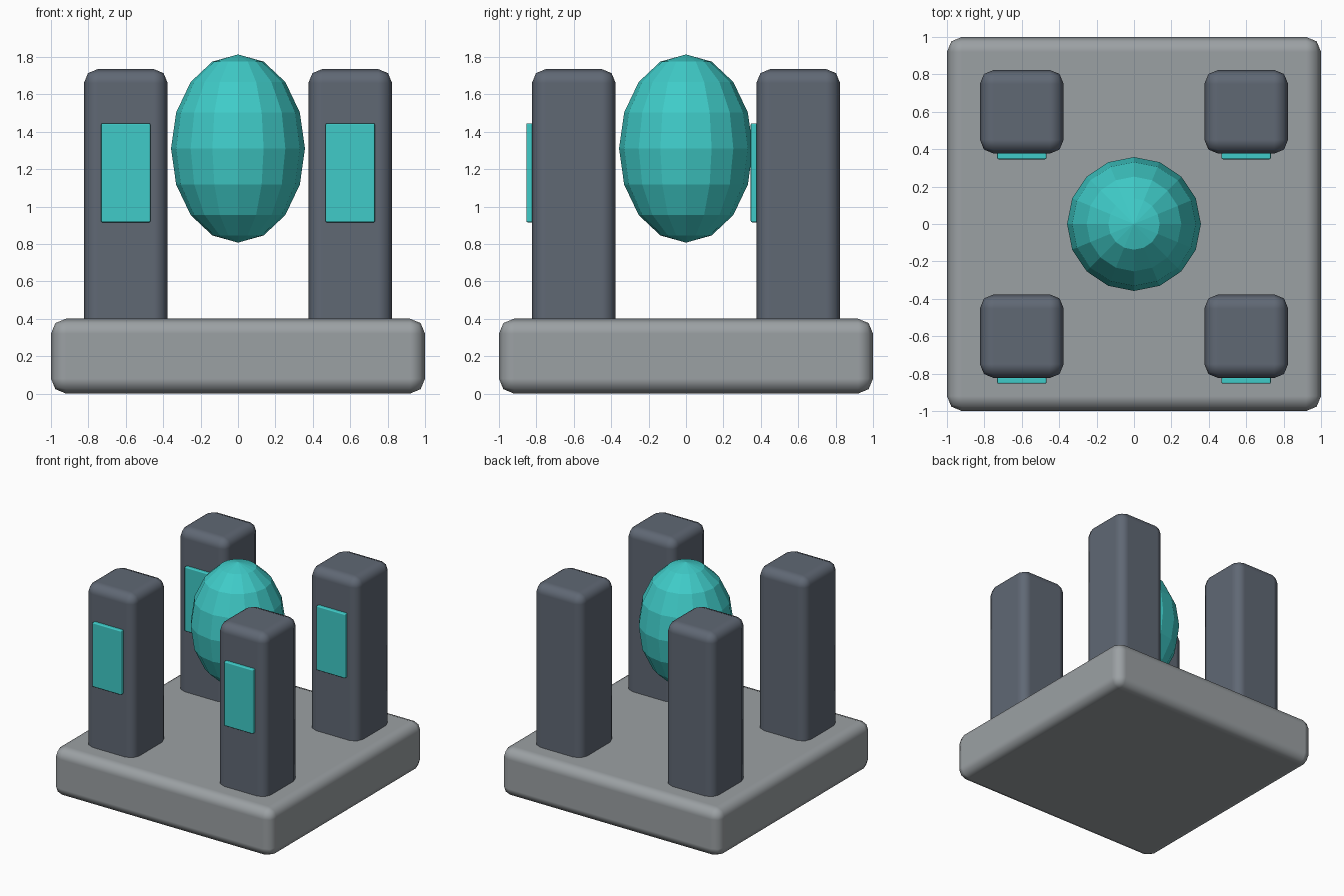
import bpy

if "Cube" in bpy.data.objects:
    bpy.data.objects.remove(bpy.data.objects["Cube"])


def material(name, color):
    m = bpy.data.materials.new(name)
    m.diffuse_color = (*color, 1)
    m.use_nodes = True
    m.node_tree.nodes["Principled BSDF"].inputs["Base Color"].default_value = m.diffuse_color
    return m


stone = material("light grey stone", (0.33, 0.355, 0.37))
slate = material("dark slate", (0.116, 0.138, 0.175))
teal = material("teal glow", (0.05, 0.60, 0.58))


def rounded_box(name, center, size, bevel, mat):
    """Box with smoothly rounded edges and flat main faces."""
    bpy.ops.mesh.primitive_cube_add(size=1, location=center)
    ob = bpy.context.object
    ob.name = name
    ob.scale = size
    bpy.ops.object.transform_apply(location=False, rotation=False, scale=True)
    ob.data.materials.append(mat)
    bpy.ops.object.shade_smooth()
    mod = ob.modifiers.new("rounding", 'BEVEL')
    mod.width = bevel
    mod.segments = 2
    mod.harden_normals = True
    return ob


# Square base slab
rounded_box("base", (0, 0, 0.2), (2, 2, 0.4), 0.08, stone)

# Four pillars sunk into the base, each with a panel on its front face
for y, row in ((-0.6, "front"), (0.6, "back")):
    for x, side in ((-0.6, "left"), (0.6, "right")):
        rounded_box(f"{row}_{side}_pillar", (x, y, 1.018), (0.448, 0.448, 1.434), 0.075, slate)
        rounded_box(f"{row}_{side}_panel", (x, y - 0.236, 1.18), (0.264, 0.036, 0.53), 0.008, teal)

# Faceted floating core
bpy.ops.mesh.primitive_uv_sphere_add(segments=16, ring_count=8, radius=1, location=(0, 0, 1.31))
core = bpy.context.object
core.name = "floating_core"
core.scale = (0.358, 0.358, 0.503)
bpy.ops.object.transform_apply(location=False, rotation=False, scale=True)
core.data.materials.append(teal)
bpy.ops.object.shade_flat()
